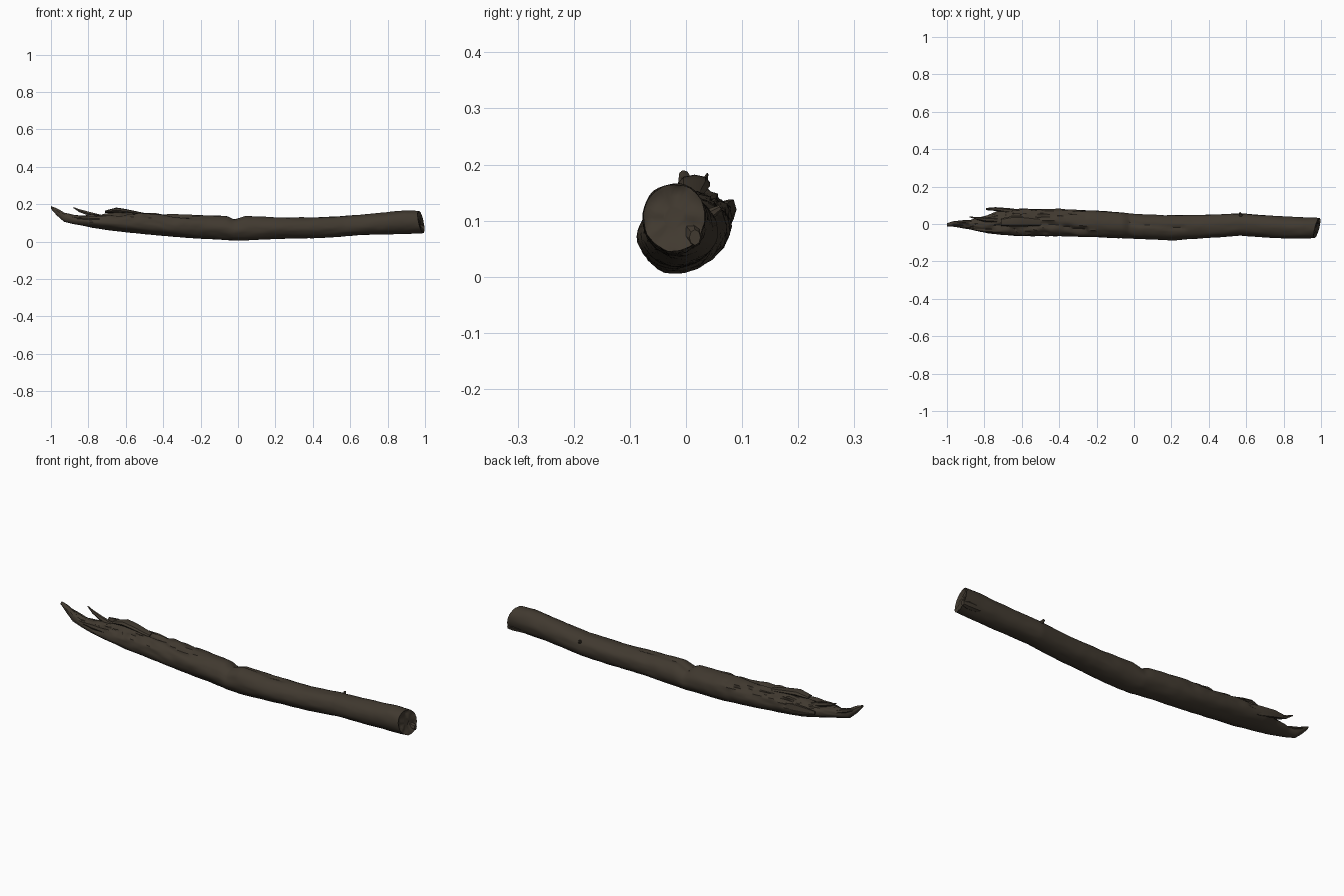
import bpy, bmesh, math
from mathutils import Vector, noise

old = bpy.data.objects.get("Cube")
if old:
    bpy.data.objects.remove(old)

bark = bpy.data.materials.new("dark brown bark")
bark.use_nodes = True
BARK = (0.052, 0.041, 0.029, 1)
bark.diffuse_color = BARK
node = bark.node_tree.nodes["Principled BSDF"]
node.inputs["Base Color"].default_value = BARK
node.inputs["Roughness"].default_value = 0.9

# Trunk profile: x, front y, back y, bottom z, top z
STATIONS = [
    (-1.0, -.012, .004, .175, .19), (-.97, -.014, .014, .14, .18),
    (-.93, -.02, .018, .105, .155), (-.88, -.028, .02, .093, .142),
    (-.83, -.04, .035, .085, .14), (-.78, -.05, .05, .075, .145),
    (-.7, -.06, .082, .062, .155), (-.6, -.066, .084, .05, .162),
    (-.4, -.068, .08, .03, .15), (-.2, -.07, .073, .016, .143),
    (-.06, -.075, .06, .008, .136), (-.02, -.078, .054, .006, .118),
    (.04, -.082, .05, .006, .138), (.2, -.086, .048, .014, .13),
    (.4, -.076, .05, .018, .13), (.57, -.062, .058, .028, .138),
    (.66, -.07, .05, .034, .143), (.8, -.077, .04, .04, .157),
    (.9, -.078, .036, .042, .167), (.98, -.076, .034, .046, .165),
]


def section(x):
    """Profile values at x, eased between stations."""
    for a, b in zip(STATIONS, STATIONS[1:]):
        if x <= b[0]:
            t = (x - a[0]) / (b[0] - a[0])
            return [p + (q - p) * t for p, q in zip(a[1:], b[1:])]
    return STATIONS[-1][1:]


def bump(v, centre, width):
    return math.exp(-((v - centre) / width) ** 2)


def surface(x, a):
    """Point of the bark at x and angle a, with grain and cracks."""
    y0, y1, z0, z1 = section(x)
    c, s = math.cos(a), math.sin(a)
    grain = noise.noise(Vector((x * 5, c * 1.6, s * 1.6)))
    fine = noise.noise(Vector((x * 16, c * 4, s * 4 + 7)))
    rough = max(0, min(1, (-x - .1) * 2)) * max(0, s + .3)
    r = 1 + .05 * grain + .03 * fine + rough * (.16 * fine - .04)
    # long cracks along the upper side
    if -.03 < x < .28:
        r -= .12 * bump(a, 1.3 + x * 1.2, .13)
    if -.75 < x < -.25:
        r -= .16 * bump(a, 1.9 + .25 * math.sin(x * 17), .16)
        r -= .12 * bump(a, .9 + .2 * math.sin(x * 23), .14)
    # broken shelf at the splintered end
    if -.8 < x < -.6 and s > 0:
        r += .1 * noise.cell(Vector((x * 18, a * 2.5, 3))) * s - .03
    y = (y0 + y1) / 2 + c * r * (y1 - y0) / 2
    z = (z0 + z1) / 2 + s * r * (z1 - z0) / 2
    # slanted sawn end
    end = max(0, (x - .88) / .1)
    return Vector((x + end * (.25 * (y + .02) - .2 * (z - .1)), y, max(z, .001)))


def finish(name, bm, angle):
    bmesh.ops.recalc_face_normals(bm, faces=bm.faces)
    mesh = bpy.data.meshes.new(name)
    bm.to_mesh(mesh)
    bm.free()
    mesh.materials.append(bark)
    ob = bpy.data.objects.new(name, mesh)
    bpy.context.collection.objects.link(ob)
    bpy.ops.object.select_all(action="DESELECT")
    ob.select_set(True)
    bpy.context.view_layer.objects.active = ob
    bpy.ops.object.shade_smooth_by_angle(angle=math.radians(angle))
    return ob


def bridge(bm, rings):
    for p, q in zip(rings, rings[1:]):
        n = len(p)
        for i in range(n):
            j = (i + 1) % n
            bm.faces.new((p[i], p[j], q[j], q[i]))


# Trunk with a dished, uneven cut face
SIDES, RINGS = 36, 170
bm = bmesh.new()
rings = []
for k in range(RINGS + 1):
    x = -1 + 1.98 * k / RINGS
    rings.append([bm.verts.new(surface(x, 2 * math.pi * i / SIDES)) for i in range(SIDES)])
rim = [v.co.copy() for v in rings[-1]]
centre = sum(rim, Vector()) / SIDES
for f in (.9, .65, .35):
    ring = []
    for p in rim:
        q = centre.lerp(p, f)
        q.x += .012 * noise.noise(q * 40) - .012 * (1 - f)
        ring.append(bm.verts.new(q))
    rings.append(ring)
bridge(bm, rings)
bm.faces.new(rings[-1])
bm.faces.new(rings[0])
finish("trunk", bm, 40)


def splinter(name, path, sides=6):
    """Tapered shard: path rows are x, y, z, half width, half height."""
    bm = bmesh.new()
    rings = []
    for x, y, z, w, h in path:
        ring = []
        for i in range(sides):
            a = 2 * math.pi * i / sides
            ring.append(bm.verts.new((x, y + w * math.cos(a), z + h * math.sin(a))))
        rings.append(ring)
    bridge(bm, rings)
    bm.faces.new(rings[0])
    bm.faces.new(rings[-1])
    finish(name, bm, 30)


# Broken shards at the torn end
splinter("upright_splinter", [(-.88, .038, .182, .002, .003), (-.85, .032, .166, .006, .009),
                              (-.8, .024, .15, .012, .012), (-.72, .02, .13, .014, .012)])
splinter("back_splinter", [(-.79, .08, .125, .006, .01), (-.74, .08, .12, .01, .02),
                           (-.66, .07, .11, .014, .028), (-.55, .06, .1, .01, .02)])
splinter("low_splinter", [(-.86, -.028, .125, .004, .006), (-.8, -.034, .125, .012, .014),
                          (-.7, -.036, .12, .014, .014)])
splinter("raised_bark", [(-.71, .01, .16, .02, .006), (-.65, .015, .168, .028, .014),
                         (-.6, .015, .162, .028, .012), (-.5, .01, .145, .02, .008)], 8)
splinter("tip_splinter", [(-.96, .012, .158, .003, .004), (-.92, .012, .142, .008, .01),
                          (-.85, .01, .12, .012, .012)])

# Ragged lower lip of the cut end
splinter("end_lip", [(.9, .01, .075, .018, .02), (.97, .012, .075, .018, .024),
                     (.998, .016, .07, .01, .014)], 8)

# Small broken twig on the back
bm = bmesh.new()
bmesh.ops.create_cone(bm, cap_ends=True, segments=7, radius1=.013, radius2=.005, depth=.03)
bmesh.ops.rotate(bm, verts=bm.verts, matrix=Vector((0, 0, 1)).rotation_difference(
    Vector((-.2, .8, .5))).to_matrix())
bmesh.ops.translate(bm, verts=bm.verts, vec=(.57, .048, .115))
finish("twig_stub", bm, 30)
